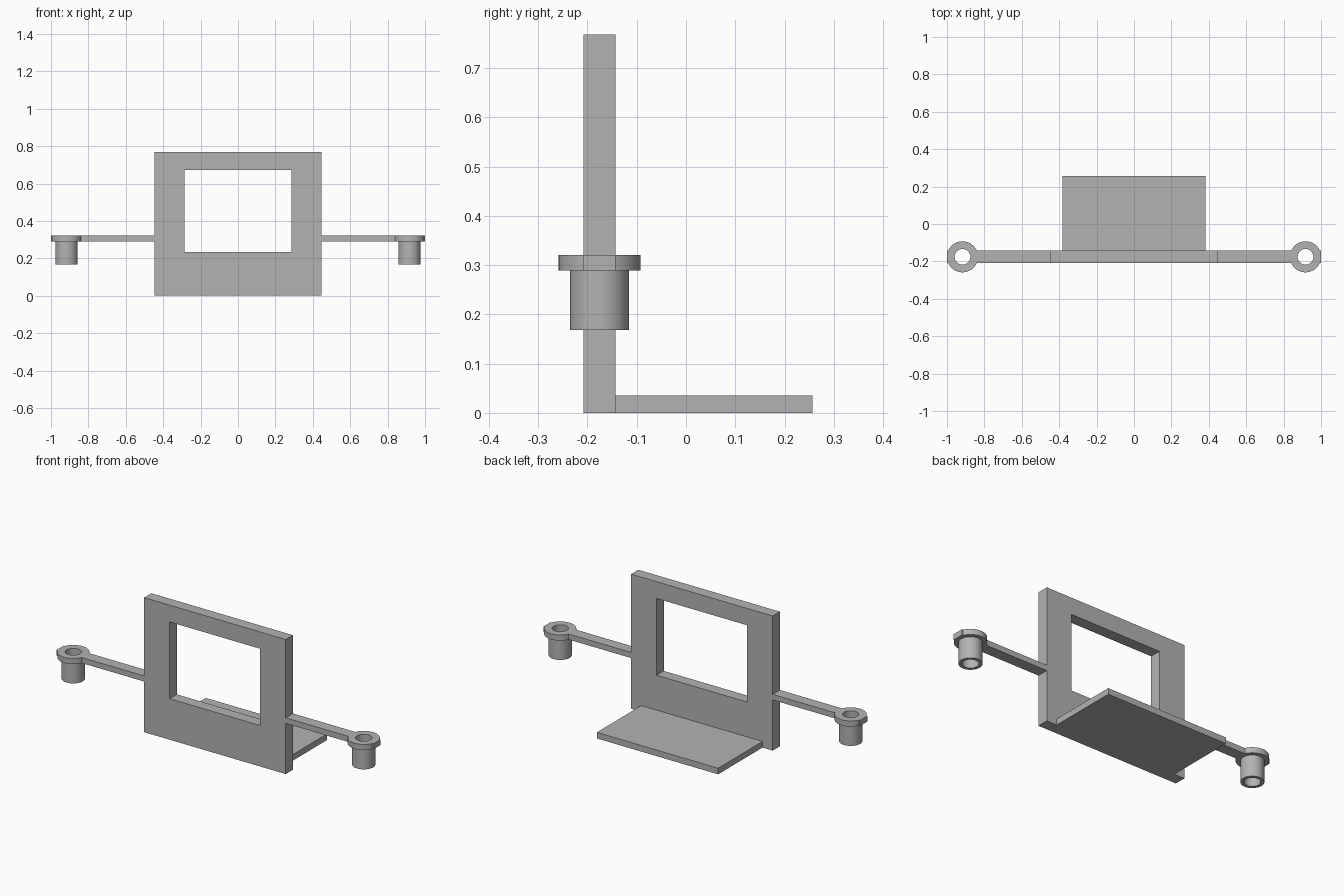
import bpy
from math import radians

if "Cube" in bpy.data.objects:
    bpy.data.objects.remove(bpy.data.objects["Cube"], do_unlink=True)

grey = bpy.data.materials.new("plain grey")
grey.use_nodes = True
colour = (0.45, 0.45, 0.45, 1)
grey.diffuse_color = colour
grey.node_tree.nodes["Principled BSDF"].inputs["Base Color"].default_value = colour


def finish(name):
    ob = bpy.context.object
    ob.name = name
    ob.data.materials.append(grey)
    return ob


def box(name, x, y, z):
    """Box spanning the given (low, high) ranges."""
    spans = (x, y, z)
    bpy.ops.mesh.primitive_cube_add(size=1, location=[(a + b) / 2 for a, b in spans])
    bpy.context.object.scale = [b - a for a, b in spans]
    bpy.ops.object.transform_apply(location=True, rotation=False, scale=True)
    return finish(name)


def cylinder(name, x, y, radius, z):
    bpy.ops.mesh.primitive_cylinder_add(vertices=64, radius=radius, depth=z[1] - z[0],
                                        location=(x, y, sum(z) / 2))
    bpy.ops.object.transform_apply(location=True, rotation=False, scale=False)
    return finish(name)


def combine(target, other, operation):
    """Apply a boolean and discard the helper."""
    mod = target.modifiers.new("boolean", "BOOLEAN")
    mod.operation, mod.object, mod.solver = operation, other, "EXACT"
    bpy.context.view_layer.objects.active = target
    bpy.ops.object.modifier_apply(modifier=mod.name)
    bpy.data.objects.remove(other, do_unlink=True)


FRONT, BACK = -0.208, -0.143
MID = (FRONT + BACK) / 2
HALF = 0.447

# Upright frame with a rectangular window
frame = box("window_frame", (-HALF, HALF), (FRONT, BACK), (0, 0.768))
combine(frame, box("window_cutter", (-0.286, 0.286), (-0.4, 0.1), (0.234, 0.672)), "DIFFERENCE")

# Flat shelf behind the frame
box("rear_shelf", (-0.383, 0.383), (BACK, 0.257), (0, 0.035))

# Side arms, each ending in a flanged hollow socket
for side, s in (("left", 1), ("right", -1)):
    cx = s * 0.917
    arm = box(side + "_arm", sorted((s * HALF, s)), (FRONT, BACK), (0.289, 0.321))
    combine(arm, cylinder("flange", cx, MID, 0.083, (0.289, 0.321)), "UNION")
    combine(arm, cylinder("socket", cx, MID, 0.06, (0.168, 0.3)), "UNION")
    combine(arm, cylinder("hole_cutter", cx, MID, 0.042, (0.1, 0.4)), "DIFFERENCE")
    bpy.ops.object.select_all(action="DESELECT")
    arm.select_set(True)
    bpy.context.view_layer.objects.active = arm
    bpy.ops.object.shade_smooth_by_angle(angle=radians(30))
